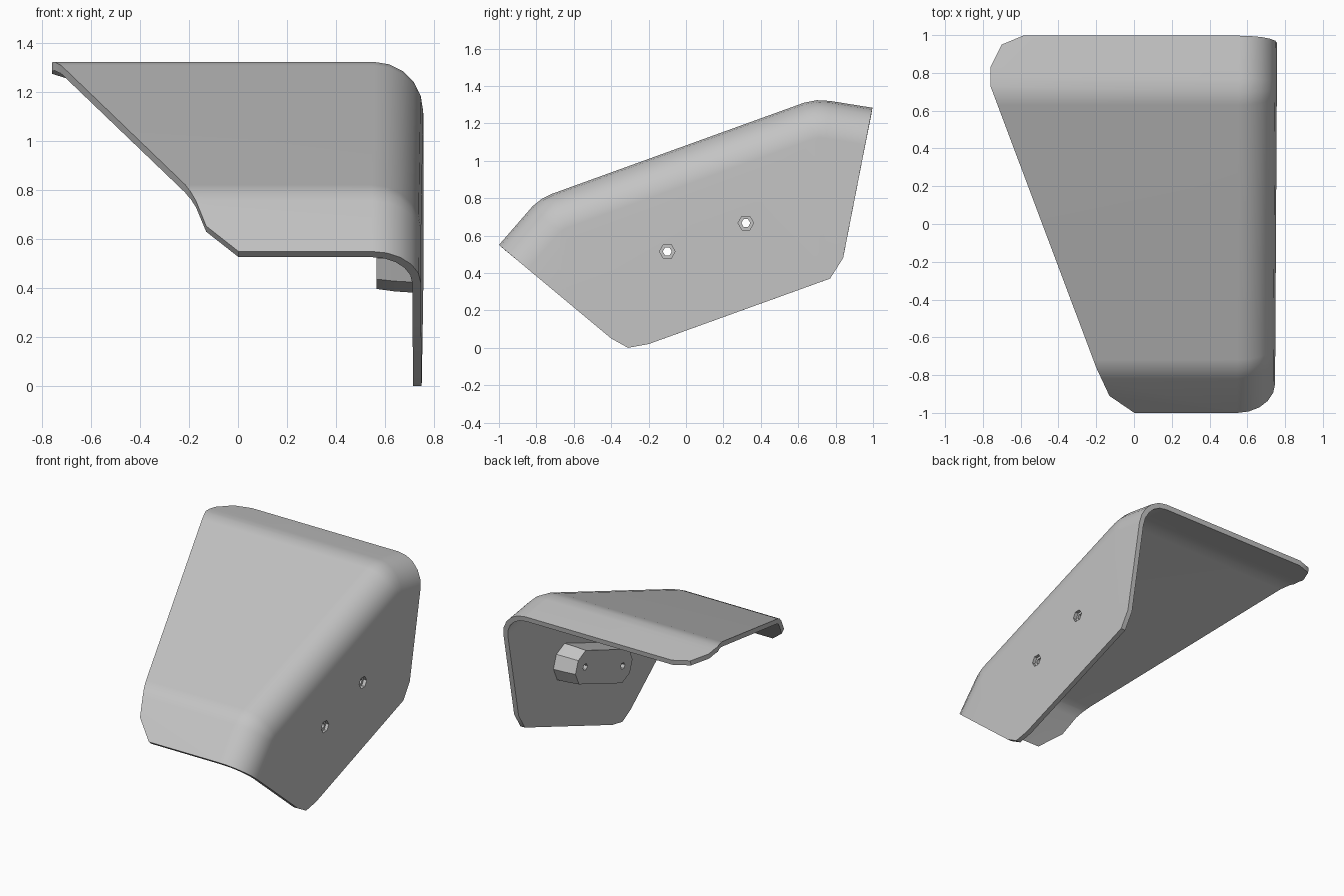
import bpy, bmesh, math
from mathutils import Vector, Matrix

if "Cube" in bpy.data.objects:
    bpy.data.objects.remove(bpy.data.objects["Cube"])

THICK, RADIUS, WALL_X = 0.035, 0.2, 0.752
SLOPE = math.radians(20)

grey = bpy.data.materials.new("plain_grey")
grey.use_nodes = True
grey.diffuse_color = (0.55, 0.55, 0.55, 1)
grey.node_tree.nodes["Principled BSDF"].inputs["Base Color"].default_value = grey.diffuse_color


def make_object(name, bm):
    mesh = bpy.data.meshes.new(name)
    bm.to_mesh(mesh)
    bm.free()
    mesh.materials.append(grey)
    obj = bpy.data.objects.new(name, mesh)
    bpy.context.collection.objects.link(obj)
    return obj


def activate(obj):
    bpy.ops.object.select_all(action='DESELECT')
    obj.select_set(True)
    bpy.context.view_layer.objects.active = obj


def apply_all(obj):
    activate(obj)
    for mod in list(obj.modifiers):
        bpy.ops.object.modifier_apply(modifier=mod.name)


def bore(obj, cutter):
    mod = obj.modifiers.new("bore", 'BOOLEAN')
    mod.operation, mod.solver, mod.object = 'DIFFERENCE', 'EXACT', cutter


def smooth(obj, degrees):
    activate(obj)
    bpy.ops.object.shade_smooth_by_angle(angle=math.radians(degrees))
    mod = obj.modifiers.new("flat_plates", 'WEIGHTED_NORMAL')
    mod.keep_sharp = True


def inset(points, dist):
    """Offset an open polyline to its right-hand side with mitred joints."""
    result = []
    for i, p in enumerate(points):
        before = (p - points[i - 1]).normalized() if i else None
        after = (points[i + 1] - p).normalized() if i + 1 < len(points) else before
        before = before or after
        n1, n2 = Vector((before.y, -before.x)), Vector((after.y, -after.x))
        result.append(p + (n1 + n2) * dist / (1 + n1.dot(n2)))
    return result


# Folded sheet: top plate, rolled corner and side wall as one strip
spine = [Vector(p) for p in ((-1.3, 0.205), (-0.82, 0.757), (-0.77, 0.797), (-0.72, 0.822),
                             (0.63, 1.31), (0.7, 1.324), (0.77, 1.32), (1.3, 1.235))]
rows = [(-1.0, spine)]
STEPS = 5
for k in range(STEPS + 1):
    a = math.pi / 2 * k / STEPS
    rows.append((WALL_X - RADIUS * (1 - math.sin(a)), inset(spine, RADIUS * (1 - math.cos(a)))))
rows.append((WALL_X, [p - Vector((0, 2)) for p in rows[-1][1]]))

bm = bmesh.new()
grid = [[bm.verts.new((x + 0.006 * p.x, p.x, p.y)) for p in pts] for x, pts in rows]
for left, right in zip(grid, grid[1:]):
    for j in range(len(spine) - 1):
        bm.faces.new((left[j], right[j], right[j + 1], left[j + 1]))

# Trim the sheet to its outlines
side_outline = [(-1, 0.55), (-0.4, 0.05), (-0.31, 0), (-0.2, 0.02),
                (0.77, 0.37), (0.84, 0.48), (0.995, 1.275)]
top_outline = [(-0.58, 1), (-0.7, 0.95), (-0.76, 0.83), (-0.76, 0.73),
               (-0.2, -0.76), (-0.13, -0.91), (-0.02, -0.985)]


def trim(outline, to_3d):
    for (u1, v1), (u2, v2) in zip(outline, outline[1:]):
        bmesh.ops.bisect_plane(bm, geom=bm.verts[:] + bm.edges[:] + bm.faces[:],
                               plane_co=to_3d(u1, v1), plane_no=to_3d(v2 - v1, u1 - u2),
                               clear_outer=True)


trim(side_outline, lambda u, v: Vector((0, u, v)))
trim(top_outline, lambda u, v: Vector((u, v, 0)))
sheet = make_object("folded_sheet", bm)
solid = sheet.modifiers.new("thickness", 'SOLIDIFY')
solid.thickness, solid.offset, solid.use_even_offset = THICK, -1, True

# Mounting block on the inner face of the wall
HALF_L, HALF_W, CUT = 0.34, 0.118, 0.07
octagon = []
for sx, sy in ((1, 1), (-1, 1), (-1, -1), (1, -1)):
    pair = [(sx * HALF_L, sy * (HALF_W - CUT)), (sx * (HALF_L - CUT), sy * HALF_W)]
    octagon += pair if sx * sy > 0 else pair[::-1]
bm = bmesh.new()
tilt = Matrix.Translation((0, 0.11, 0.59)) @ Matrix.Rotation(SLOPE, 4, 'X')
rings = [[bm.verts.new(tilt @ Vector((x, u * s, v * s))) for u, v in octagon]
         for x, s in ((0.73, 1.03), (0.64, 1.0), (0.565, 0.95))]
for a, b in zip(rings, rings[1:]):
    for i in range(8):
        bm.faces.new((a[i], a[i - 1], b[i - 1], b[i]))
bm.faces.new(rings[0])
bm.faces.new(rings[-1][::-1])
bmesh.ops.recalc_face_normals(bm, faces=bm.faces[:])
block = make_object("mounting_block", bm)

# Two bolt holes, wide through the wall and narrow through the block
cutters = []
for label, y, z in (("front", -0.1, 0.515), ("back", 0.32, 0.667)):
    for target, radius in ((sheet, 0.042), (block, 0.024)):
        bm = bmesh.new()
        bmesh.ops.create_cone(bm, cap_ends=True, segments=6, radius1=radius, radius2=radius, depth=0.5,
                              matrix=Matrix.Translation((0.65, y, z)) @ Matrix.Rotation(math.pi / 2, 4, 'Y'))
        cutter = make_object(label + "_hole_cutter", bm)
        cutter.hide_render = True
        bore(target, cutter)
        cutters.append(cutter)

for obj in (sheet, block):
    apply_all(obj)
for cutter in cutters:
    bpy.data.objects.remove(cutter)
smooth(sheet, 30)
smooth(block, 20)
